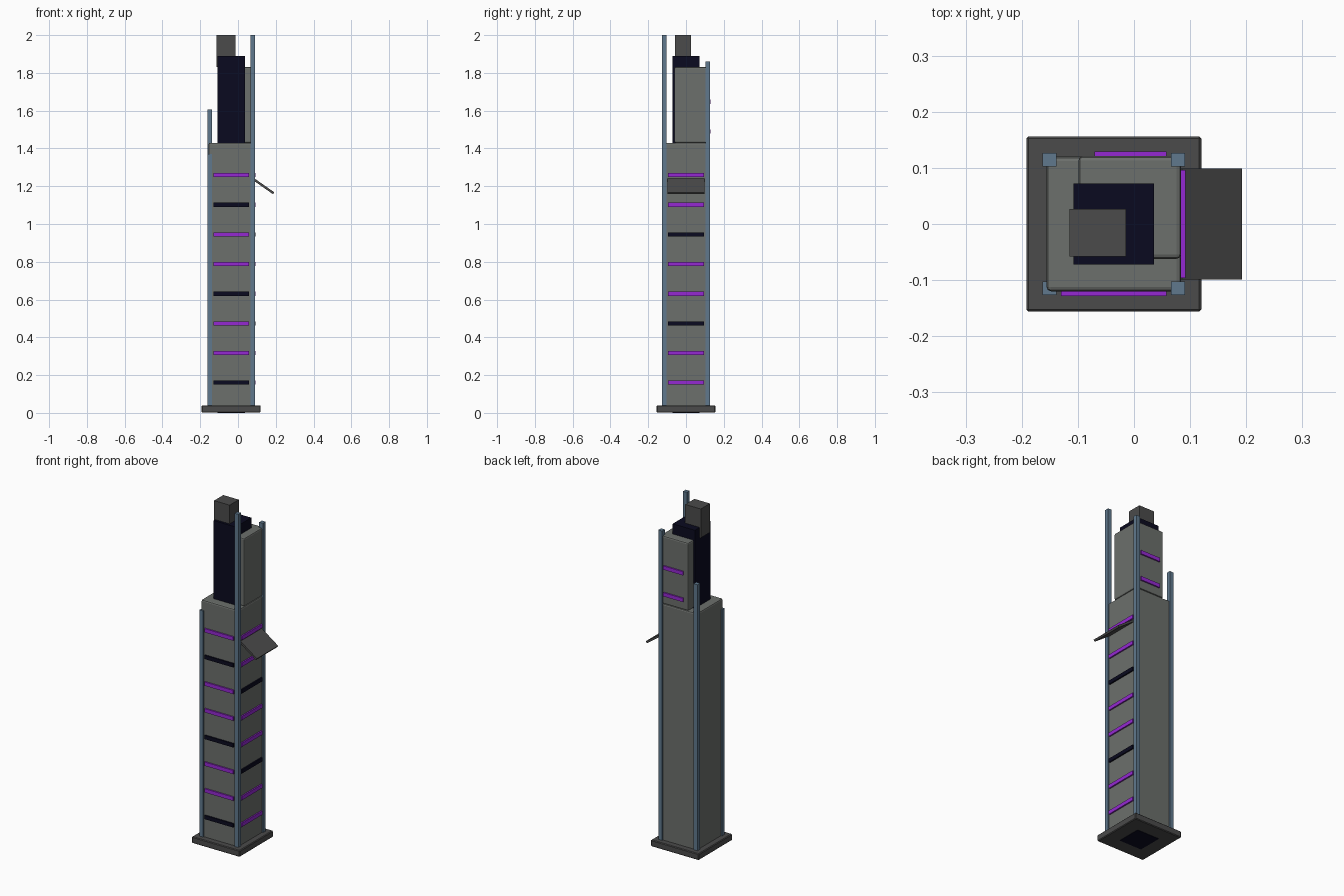
import bpy, math

if "Cube" in bpy.data.objects:
    bpy.data.objects.remove(bpy.data.objects["Cube"])

def material(name, rgb):
    m = bpy.data.materials.new(name)
    m.diffuse_color = (*rgb, 1)
    m.use_nodes = True
    m.node_tree.nodes["Principled BSDF"].inputs["Base Color"].default_value = m.diffuse_color
    return m

CONCRETE = material("concrete grey", (0.15, 0.16, 0.15))
DARK = material("dark grey", (0.07, 0.07, 0.07))
NAVY = material("near black navy", (0.003, 0.003, 0.014))
PURPLE = material("neon purple", (0.30, 0.022, 0.65))
STEEL = material("steel blue", (0.115, 0.19, 0.27))

def box(name, x, y, z, mat, bevel=0.0, segments=1):
    """Box from (min, max) ranges, optionally with bevelled edges."""
    bpy.ops.mesh.primitive_cube_add(size=1, location=[sum(r) / 2 for r in (x, y, z)])
    ob = bpy.context.object
    ob.name = name
    ob.scale = [r[1] - r[0] for r in (x, y, z)]
    bpy.ops.object.transform_apply(location=False, rotation=False, scale=True)
    ob.data.materials.append(mat)
    if bevel:
        mod = ob.modifiers.new("bevel", "BEVEL")
        mod.width, mod.segments = bevel, segments
    return ob

CX = -0.036  # tower axis

# Plinth, dark core running right through, stacked tower blocks
box("plinth", (CX - 0.156, CX + 0.156), (-0.156, 0.156), (0.002, 0.04), DARK, 0.004)
box("core", (CX - 0.072, CX + 0.072), (-0.072, 0.072), (0, 1.89), NAVY)
box("lower_tower", (CX - 0.12, CX + 0.12), (-0.12, 0.12), (0.03, 1.43), CONCRETE, 0.008, 2)
box("upper_tower", (-0.099, 0.084), (-0.062, 0.121), (1.43, 1.83), CONCRETE, 0.008, 2)
box("roof_unit", (-0.115, -0.014), (-0.058, 0.027), (1.83, 2.0), DARK)

# Corner posts of different heights
for name, sx, sy, top in (("front_left", -1, -1, 1.37), ("front_right", 1, -1, 2.0),
                          ("back_left", -1, 1, 1.605), ("back_right", 1, 1, 1.86)):
    px, py, h = CX + sx * 0.1145, sy * 0.1145, 0.0122
    box(name + "_post", (px - h, px + h), (py - h, py + h), (0.04, top), STEEL)

# Light strips: every third one is unlit
for i in range(8):
    z = 0.16 + i * 0.157
    zr = (z - 0.011, z + 0.011)
    box(f"front_strip_{i}", (CX - 0.094, CX + 0.094), (-0.128, -0.119), zr,
        NAVY if i % 3 == 0 else PURPLE)
    box(f"right_strip_{i}", (0.083, 0.092), (-0.096, 0.096), zr,
        NAVY if i % 3 == 2 else PURPLE)
for i, z in enumerate((1.49, 1.647)):
    box(f"back_strip_{i}", (-0.07, 0.058), (0.12, 0.129), (z - 0.011, z + 0.011), PURPLE)

# Sloping awning on the right side
awning = box("awning", (0.07, 0.20), (-0.099, 0.099), (1.194, 1.206), DARK)
awning.location = (0.1355, 0, 1.20)
awning.rotation_euler = (0, math.radians(35), 0)
